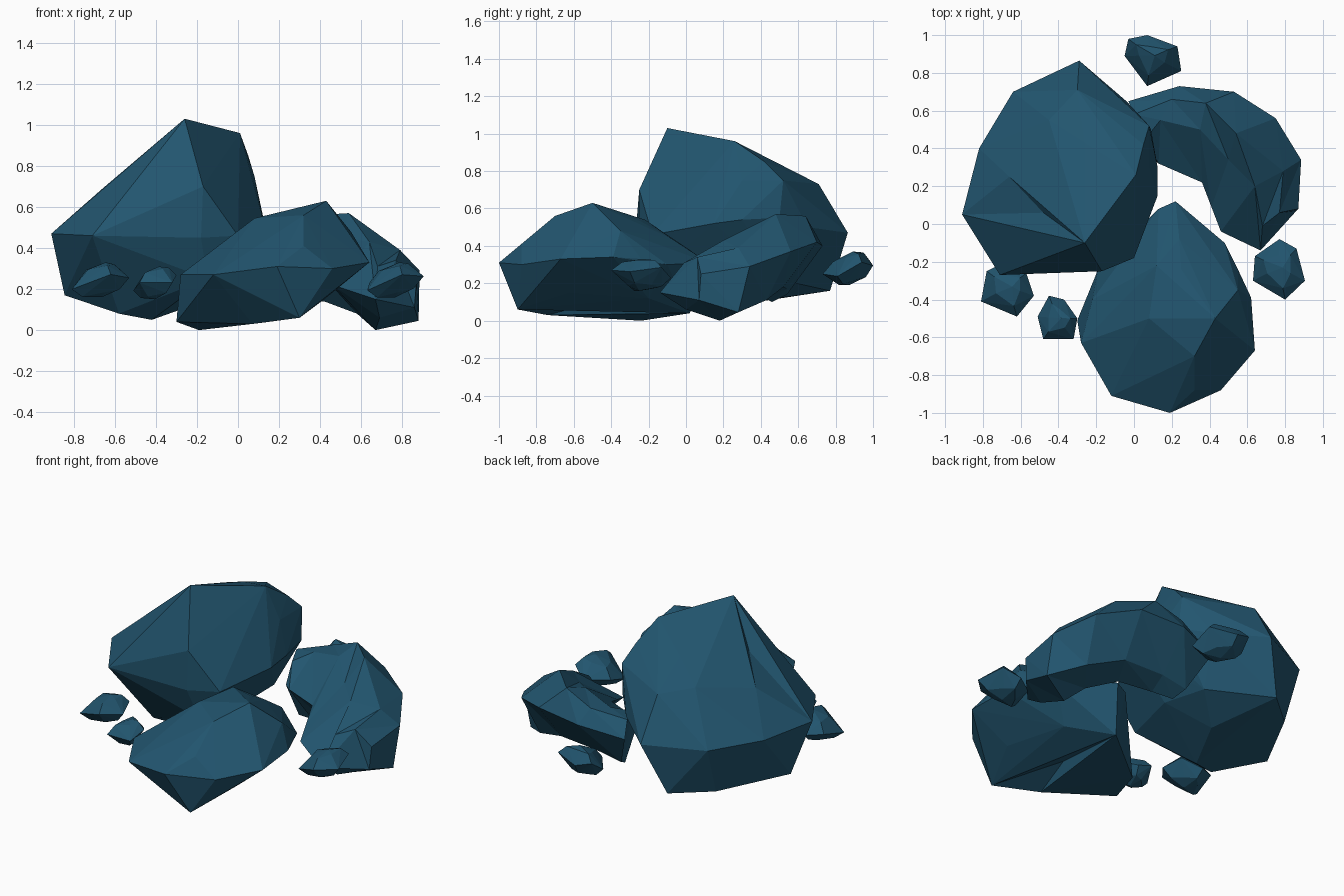
import bpy, bmesh
from mathutils import Vector
from mathutils.bvhtree import BVHTree

slate = bpy.data.materials.new("slate blue stone")
slate.diffuse_color = (0.016, 0.092, 0.16, 1)


def finish(name, bm):
    bmesh.ops.recalc_face_normals(bm, faces=bm.faces[:])
    mesh = bpy.data.meshes.new(name)
    bm.to_mesh(mesh)
    bm.free()
    mesh.materials.append(slate)
    bpy.context.collection.objects.link(bpy.data.objects.new(name, mesh))


def hull_rock(name, points, dents=()):
    """Faceted boulder wrapped around its corner points, with shallow dents."""
    bm = bmesh.new()
    for p in points:
        bm.verts.new(p)
    bmesh.ops.convex_hull(bm, input=bm.verts[:])
    loose = [v for v in bm.verts if not v.link_faces]
    bmesh.ops.delete(bm, geom=loose, context='VERTS')
    for d in dents:
        bm.faces.ensure_lookup_table()
        hit = BVHTree.FromBMesh(bm).find_nearest(Vector(d))[2]
        poked = bmesh.ops.poke(bm, faces=[bm.faces[hit]])
        poked["verts"][0].co = d
    finish(name, bm)


def loft_rock(name, sections):
    """Bent boulder skinned through matching cross-sections."""
    bm = bmesh.new()
    rings = [[bm.verts.new(p) for p in s] for s in sections]
    for a, b in zip(rings, rings[1:]):
        n = len(a)
        for i in range(n):
            j = (i + 1) % n
            bm.faces.new((a[i], a[j], b[j]))
            bm.faces.new((a[i], b[j], b[i]))
    bm.faces.new(rings[0])
    bm.faces.new(rings[-1])
    bmesh.ops.triangulate(bm, faces=[f for f in bm.faces if len(f.verts) > 4])
    finish(name, bm)


def pebble(name, outline, bottom, top, tilt=(0, 0)):
    """Small stone: wide uneven waist between narrower top and bottom rings."""
    cx = sum(p[0] for p in outline) / len(outline)
    cy = sum(p[1] for p in outline) / len(outline)
    mid, h = (bottom + top) / 2, (top - bottom) / 2
    pts = []
    for i, (x, y) in enumerate(outline):
        dx, dy = x - cx, y - cy
        slope = dx * tilt[0] + dy * tilt[1]
        pts.append((x, y, mid + slope + (.2 if i % 2 else -.2) * h))
        k = .65 if i % 2 else .45
        pts.append((cx + dx * k, cy + dy * k, mid + .75 * h + slope * k))
        k = 1.1 - k
        pts.append((cx + dx * k, cy + dy * k, mid - .75 * h + slope * k))
    pts += [(cx + .02, cy, top), (cx, cy - .02, bottom)]
    hull_rock(name, pts)


# Tall boulder, back left
hull_rock("tall_boulder", [
    # crown
    (-.26, -.10, 1.03), (.01, .26, .96), (-.26, .43, .85),
    (-.66, .25, .69), (-.45, .55, .75), (-.30, .71, .73), (.05, .42, .85),
    (.08, .30, .75), (.08, .52, .75), (-.17, -.25, .70),
    # waist
    (-.91, .05, .47), (-.82, .40, .46), (-.64, .70, .46), (-.29, .865, .47),
    (-.04, .65, .50), (.09, .50, .55), (.125, .30, .54), (.125, .15, .52),
    (.0, -.18, .46), (-.18, -.25, .45), (-.71, -.27, .46),
    # underside
    (-.845, .17, .17), (-.62, .59, .16), (-.41, .77, .16),
    (-.10, .50, .22), (-.06, .20, .25), (-.15, -.17, .25), (-.58, -.01, .08),
    (-.42, .05, .05), (-.28, .35, .10)],
    dents=[(-.48, .06, .80)])

# Broad boulder, front
hull_rock("front_boulder", [
    # crown
    (.43, -.50, .63), (.12, -.22, .54), (.25, -.24, .53), (.32, -.70, .56),
    (.08, -.50, .545), (.55, -.35, .48), (-.05, -.50, .43), (.24, -.08, .44),
    (.32, -.88, .41),
    # waist
    (.19, -1.0, .31), (.46, -.88, .30), (.64, -.67, .33), (.62, -.39, .34),
    (.55, -.24, .33), (.48, -.10, .30), (.22, .12, .31), (.13, .08, .30),
    (-.02, -.20, .30), (-.22, -.40, .27), (-.28, -.63, .27),
    (-.12, -.91, .27),
    # underside
    (-.30, -.51, .04), (-.19, -.24, .0), (-.04, -.62, .03), (.07, -.74, .03),
    (.30, -.90, .06), (.42, -.62, .15), (.35, -.20, .12), (.15, .02, .04)],
    dents=[(.12, -.48, .10)])

# Curved boulder, right: outer, top, inner top, inner, bottom, outer bottom
loft_rock("curved_boulder", [
    [(-.03, .65, .35), (.0, .58, .44), (.06, .45, .43),
     (.08, .36, .32), (.10, .46, .10), (.07, .54, .14)],
    [(.24, .73, .40), (.20, .66, .49), (.14, .55, .47),
     (.13, .32, .32), (.22, .42, .12), (.24, .54, .17)],
    [(.53, .70, .42), (.38, .64, .56), (.35, .50, .52),
     (.36, .22, .32), (.42, .36, .14), (.50, .52, .18)],
    [(.75, .56, .37), (.54, .48, .57), (.50, .34, .45),
     (.41, .09, .27), (.58, .26, .08), (.71, .43, .11)],
    [(.885, .34, .29), (.79, .28, .39), (.64, .20, .43),
     (.46, -.04, .22), (.67, .18, .0), (.88, .28, .045)],
    [(.87, .08, .25), (.77, .06, .34), (.68, -.01, .31),
     (.67, -.14, .15), (.69, .0, .06), (.86, .07, .11)]])

# Scattered small stones
pebble("back_pebble", [(-.05, .89), (-.03, .98), (.07, 1.0), (.23, .94),
                       (.25, .81), (.07, .73)], .19, .37, (0, .3))
pebble("left_pebble", [(-.81, -.41), (-.62, -.49), (-.53, -.38),
                       (-.57, -.26), (-.68, -.20), (-.78, -.25)], .16, .33, (.2, 0))
pebble("front_pebble", [(-.51, -.49), (-.48, -.61), (-.32, -.61),
                        (-.30, -.50), (-.37, -.40), (-.45, -.38)], .15, .31, (.2, 0))
pebble("right_pebble", [(.63, -.30), (.64, -.17), (.77, -.08),
                        (.86, -.13), (.905, -.30), (.80, -.40)], .16, .33, (.25, 0))
